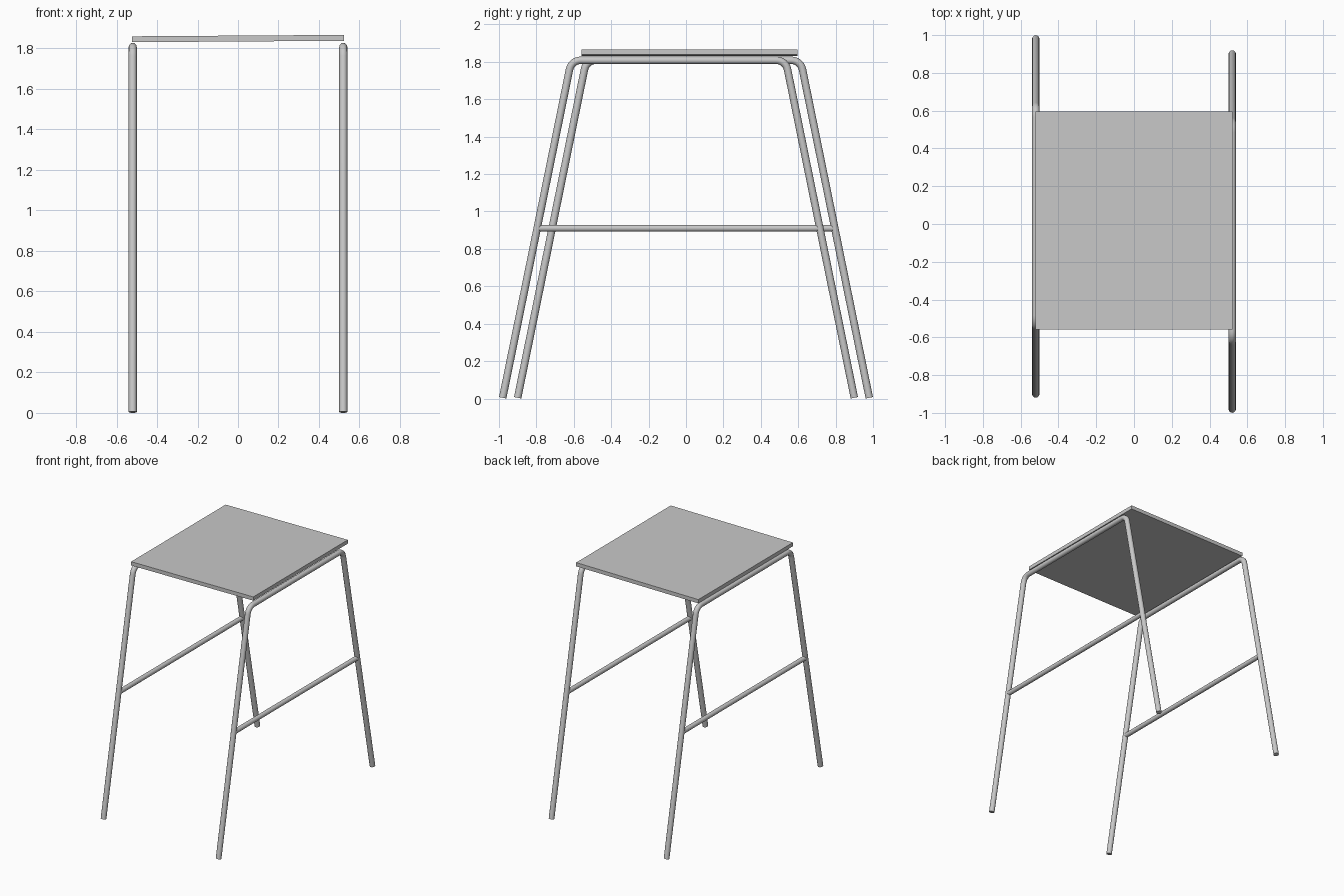
import bpy
import math
from mathutils import Vector

cube = bpy.data.objects.get("Cube")
if cube:
    bpy.data.objects.remove(cube, do_unlink=True)

GREY = (0.58, 0.58, 0.58, 1.0)
metal = bpy.data.materials.new("plain grey")
metal.use_nodes = True
metal.diffuse_color = GREY
for node in metal.node_tree.nodes:
    if node.type == 'BSDF_PRINCIPLED':
        node.inputs["Base Color"].default_value = GREY


def fillet(before, corner, after, radius, steps=6):
    """Points of a round bend that replaces a sharp corner."""
    a = (before - corner).normalized()
    b = (after - corner).normalized()
    half = a.angle(b) / 2
    centre = corner + (a + b).normalized() * (radius / math.sin(half))
    reach = radius / math.tan(half)
    start = (corner + a * reach - centre).normalized()
    end = (corner + b * reach - centre).normalized()
    return [centre + start.slerp(end, i / steps).normalized() * radius
            for i in range(steps + 1)]


def tube(name, points, radius):
    """Capped round tube swept along the points."""
    curve = bpy.data.curves.new(name, 'CURVE')
    curve.dimensions = '3D'
    curve.bevel_depth = radius
    curve.bevel_resolution = 4
    curve.use_fill_caps = True
    spline = curve.splines.new('POLY')
    spline.points.add(len(points) - 1)
    for target, p in zip(spline.points, points):
        target.co = (*p, 1)
    obj = bpy.data.objects.new(name, curve)
    bpy.context.collection.objects.link(obj)
    bpy.ops.object.select_all(action='DESELECT')
    obj.select_set(True)
    bpy.context.view_layer.objects.active = obj
    bpy.ops.object.convert(target='MESH')
    obj = bpy.context.view_layer.objects.active
    obj.data.materials.clear()
    obj.data.materials.append(metal)
    bpy.ops.object.shade_smooth_by_angle(angle=math.radians(40))


# Two bent side frames, shifted in opposite directions along y
for side, sign in (("left", 1), ("right", -1)):
    x, shift = 0.52 * sign, -0.04 * sign

    def at(y, z):
        return Vector((x, y + shift, z))

    feet = at(-0.94, 0.004), at(0.94, 0.004)
    corners = at(-0.573, 1.808), at(0.573, 1.808)
    path = [feet[0]]
    path += fillet(feet[0], corners[0], corners[1], 0.06)
    path += fillet(corners[0], corners[1], feet[1], 0.06)
    path.append(feet[1])
    tube(side + "_leg_frame", path, 0.02)
    tube(side + "_crossbar", [at(-0.755, 0.91), at(0.755, 0.91)], 0.018)

# Thin flat seat, tipped very slightly to one side
bpy.ops.mesh.primitive_cube_add(size=1, location=(0, 0.018, 1.849),
                                rotation=(0, -0.0066, 0))
seat = bpy.context.object
seat.name = "seat"
seat.scale = (1.045, 1.155, 0.029)
bpy.ops.object.transform_apply(location=False, rotation=True, scale=True)
seat.data.materials.append(metal)
